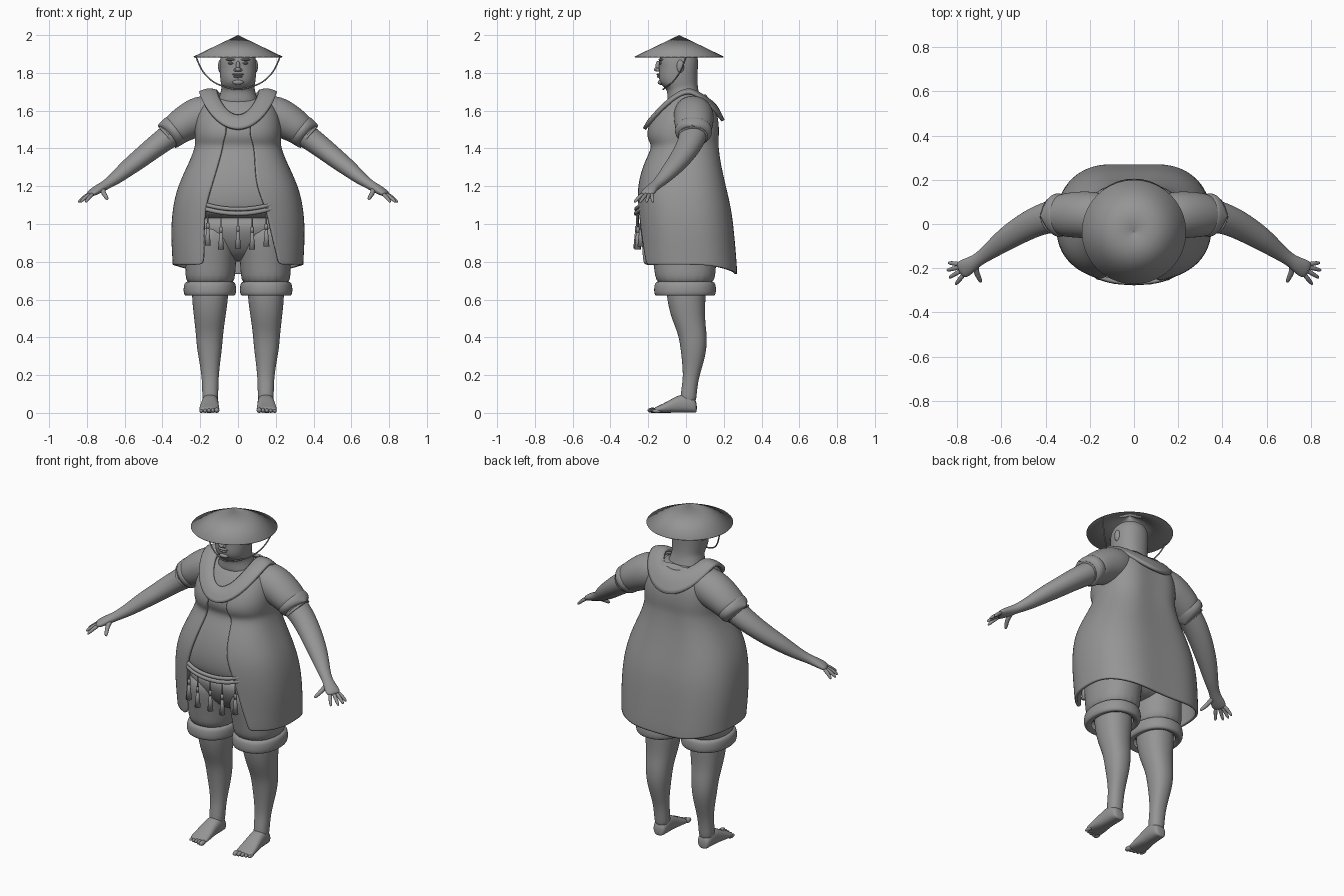
import bpy, bmesh
from math import sin, cos, pi, asin
from mathutils import Vector, Matrix

cube = bpy.data.objects.get("Cube")
if cube:
    bpy.data.objects.remove(cube, do_unlink=True)

grey = bpy.data.materials.new("plain grey")
grey.use_nodes = True
grey.diffuse_color = (0.3, 0.3, 0.3, 1)
grey.node_tree.nodes["Principled BSDF"].inputs["Base Color"].default_value = (0.3, 0.3, 0.3, 1)


def spow(a, p):
    return abs(a) ** p * (1 if a >= 0 else -1)


def around(n=20):
    return [2 * pi * i / n for i in range(n)]


def ring(z, cx, w, yf, yb, p=0.9, angles=None):
    """Horizontal cross-section; angle 0 faces the front."""
    cy, d = (yf + yb) / 2, (yb - yf) / 2
    return [Vector((cx + w * spow(sin(a), p), cy - d * spow(cos(a), p), z))
            for a in (angles or around())]


def finish(name, bm, mirror=False, levels=0, thick=0):
    bmesh.ops.recalc_face_normals(bm, faces=bm.faces)
    for f in bm.faces:
        f.smooth = True
    mesh = bpy.data.meshes.new(name)
    bm.to_mesh(mesh)
    bm.free()
    mesh.materials.append(grey)
    ob = bpy.data.objects.new(name, mesh)
    bpy.context.collection.objects.link(ob)
    if mirror:
        ob.modifiers.new("mirror", 'MIRROR').use_clip = False
    if levels:
        sub = ob.modifiers.new("smooth", 'SUBSURF')
        sub.levels = sub.render_levels = levels
    if thick:
        sol = ob.modifiers.new("thickness", 'SOLIDIFY')
        sol.thickness, sol.offset = thick, 0
    return ob


def skin(name, rings, closed=True, cap=True, mirror=False, levels=2, thick=0):
    """Surface through a series of equal-length cross-sections."""
    bm = bmesh.new()
    rows = [[bm.verts.new(p) for p in r] for r in rings]
    n = len(rows[0])
    for a, b in zip(rows, rows[1:]):
        for i in range(n if closed else n - 1):
            j = (i + 1) % n
            bm.faces.new((a[i], a[j], b[j], b[i]))
    if cap:
        bm.faces.new(rows[0])
        bm.faces.new(rows[-1])
    return finish(name, bm, mirror, levels, thick)


def limb(name, rows, n=12, **kw):
    """Tube along a path of (x, y, z, sideways radius, upright radius)."""
    pts = [Vector(r[:3]) for r in rows]
    rings = []
    for i, r in enumerate(rows):
        t = (pts[min(i + 1, len(pts) - 1)] - pts[max(i - 1, 0)]).normalized()
        u = t.cross(Vector((0, 0, 1))).normalized()
        v = u.cross(t)
        rings.append([pts[i] + u * r[3] * cos(a) + v * r[4] * sin(a) for a in around(n)])
    return skin(name, rings, mirror=True, **kw)


def balls(name, items, mirror=True):
    """Ellipsoids given as (centre, radii)."""
    bm = bmesh.new()
    for c, s in items:
        bmesh.ops.create_uvsphere(bm, u_segments=14, v_segments=10, radius=1,
                                  matrix=Matrix.Translation(c) @ Matrix.Diagonal((*s, 1)))
    finish(name, bm, mirror)


def cord(name, pts, radius):
    cu = bpy.data.curves.new(name, 'CURVE')
    cu.dimensions, cu.bevel_depth, cu.bevel_resolution = '3D', radius, 2
    sp = cu.splines.new('NURBS')
    sp.points.add(len(pts) - 1)
    for q, p in zip(sp.points, pts):
        q.co = (*p, 1)
    sp.use_endpoint_u, sp.order_u = True, 3
    cu.materials.append(grey)
    bpy.context.collection.objects.link(bpy.data.objects.new(name, cu))


# Torso profile: z, half width, front, back, opening on right, opening on left
torso = [(1.68, .13, -.07, .11, .115, .115), (1.64, .18, -.12, .15, .11, .11),
         (1.58, .215, -.165, .175, .08, .08), (1.50, .225, -.205, .185, .055, .06),
         (1.445, .222, -.20, .18, .075, .07), (1.41, .22, -.175, .18, .08, .085),
         (1.33, .25, -.22, .19, .10, .09), (1.20, .315, -.258, .22, .14, .095),
         (1.08, .342, -.258, .25, .175, .15), (.95, .35, -.25, .265, .18, .175),
         (.82, .342, -.245, .28, .18, .21), (.785, .34, -.24, .28, .185, .215)]
P = .8

# Open coat wrapping the torso, longer at the back
coat = []
for z, w, yf, yb, er, el in torso:
    a0 = asin((el / w) ** (1 / P))
    a1 = 2 * pi - asin((er / w) ** (1 / P))
    angles = [a0 + (a1 - a0) * i / 28 for i in range(29)]
    row = ring(z, 0, w, yf, yb, P, angles)
    for v, a in zip(row, angles):
        back = max(0, -cos(a))
        v.y -= .018 * back ** 20
        if z < .9:
            v.z -= .05 * back ** 2
    coat.append(row)
skin("coat", coat, closed=False, cap=False, thick=.014)

# Bare chest and belly beneath the coat
skin("chest_and_belly", [ring(z, 0, w - .02, yf + .01, yb - .02, P)
                         for z, w, yf, yb, _, _ in torso[:9]] + [ring(1.02, 0, .29, -.21, .2, P)])

# Wide collar draped over the shoulders


def drape(x, front, back, top, drop_f, drop_b):
    pts = []
    for a in around(28):
        c = cos(a)
        f = c > 0
        pts.append(Vector((x * sin(a), .01 - c * (front + .01 if f else back - .01),
                           top - (drop_f if f else drop_b) * abs(c) ** 1.5)))
    return pts


skin("collar", [drape(.115, .165, .12, 1.705, .135, .05), drape(.16, .195, .16, 1.718, .165, .09),
                drape(.205, .222, .198, 1.70, .2, .155)], cap=False, thick=.018)

# Sleeves with turned cuffs
limb("sleeve", [(.09, .03, 1.6, .09, .08), (.19, .042, 1.58, .112, .112), (.29, .042, 1.53, .103, .095),
                (.37, .038, 1.468, .093, .076), (.378, .037, 1.462, .088, .07),
                (.36, .038, 1.476, .075, .06)], n=18, cap=False)
limb("sleeve_cuff", [(.325, .041, 1.503, .092, .08), (.33, .041, 1.499, .102, .088),
                     (.375, .037, 1.464, .099, .08), (.382, .036, 1.459, .095, .075),
                     (.37, .037, 1.468, .078, .062)], n=18, cap=False)

# Arms, palms, fingers and thumbs
limb("arm", [(.2, .045, 1.57, .09, .085), (.33, .045, 1.49, .08, .068), (.43, .02, 1.418, .07, .06),
             (.52, -.03, 1.345, .062, .052), (.59, -.075, 1.292, .052, .045), (.65, -.122, 1.24, .039, .034),
             (.70, -.158, 1.207, .029, .025), (.73, -.178, 1.19, .034, .025), (.765, -.2, 1.17, .043, .021),
             (.79, -.212, 1.155, .038, .015)], n=16)
for i, (y, x, s) in enumerate([(-.175, .842, 0), (-.21, .848, .2), (-.245, .838, .45), (-.275, .808, .8)]):
    base = Vector((.785 - .025 * s, -.182 - .05 * s, 1.162))
    tip = Vector((x, y, 1.113))
    mid = base.lerp(tip, .55) + Vector((0, 0, .006))
    limb(f"finger_{i + 1}", [(*base, .012, .012), (*mid, .011, .011), (*tip, .008, .008)], n=8)
limb("thumb", [(.715, -.175, 1.19, .016, .016), (.715, -.215, 1.168, .014, .014),
               (.7, -.245, 1.145, .012, .012), (.69, -.265, 1.13, .008, .008)], n=8)

# Head and neck
head = [(1.61, .125, -.1, .1), (1.67, .1, -.1, .078), (1.71, .09, -.1, .066), (1.728, .088, -.122, .064),
        (1.75, .093, -.142, .062), (1.79, .097, -.146, .062), (1.825, .098, -.142, .064),
        (1.86, .097, -.147, .066), (1.90, .092, -.135, .06), (1.935, .06, -.09, .03)]
skin("head", [ring(z, 0, w, yf, yb) for z, w, yf, yb in head])
balls("nose_and_lips", [((0, -.148, 1.835), (.011, .014, .028)), ((0, -.154, 1.818), (.016, .017, .011)),
                        ((0, -.143, 1.792), (.032, .013, .006)), ((0, -.141, 1.781), (.026, .014, .007)),
                        ((0, -.132, 1.75), (.03, .018, .014))], mirror=False)
balls("eyes_and_brows", [((.036, -.13, 1.851), (.018, .014, .007)), ((.038, -.13, 1.87), (.028, .016, .007)),
                         ((.014, -.15, 1.815), (.009, .01, .008))])
balls("ears", [((.094, -.03, 1.835), (.012, .02, .034))])

# Conical hat and its chin strap
bm = bmesh.new()
bmesh.ops.create_cone(bm, cap_ends=False, segments=40, radius1=.235, radius2=.001, depth=.113,
                      matrix=Matrix.Translation((0, -.036, 1.941)))
finish("hat", bm, thick=.004)
half = [(.222, 0, 1.886), (.2, -.02, 1.82), (.14, -.065, 1.755), (.08, -.1, 1.728)]
cord("chin_strap", half + [(0, -.128, 1.708)] + [(-x, y, z) for x, y, z in reversed(half)], .004)

# Short trousers with rolled cuffs
skin("trouser_seat", [ring(z, 0, w, yf, yb, P) for z, w, yf, yb in
                      [(1.06, .28, -.21, .2), (.95, .275, -.2, .2), (.86, .2, -.15, .16), (.8, .1, -.08, .1)]])
trouser = [(1.02, .13, .13, -.205, .18), (.88, .138, .137, -.19, .17), (.75, .147, .134, -.167, .158),
           (.66, .147, .13, -.16, .152)]
skin("trouser_leg", [ring(*r) for r in trouser], mirror=True)
cuff = [(.695, .12), (.69, .137), (.655, .142), (.625, .139), (.617, .125), (.63, .1)]
skin("trouser_cuff", [ring(z, .149, w, -.03 - w, .02 + w) for z, w in cuff], cap=False, mirror=True)

# Legs and bare feet
leg = [(.72, .147, .1, -.11, .108), (.6, .148, .097, -.103, .104), (.5, .15, .083, -.078, .1),
       (.42, .151, .073, -.042, .111), (.34, .151, .067, -.029, .111), (.26, .149, .054, -.02, .092),
       (.18, .147, .044, -.015, .066), (.1, .147, .043, -.03, .057), (.04, .147, .04, -.03, .052)]
skin("leg", [ring(*r) for r in leg], mirror=True)
foot = [(.058, .147, .026, .05), (.045, .147, .04, .08), (0, .147, .045, .105), (-.05, .149, .046, .09),
        (-.1, .151, .052, .06), (-.145, .152, .055, .038), (-.172, .152, .05, .026)]
skin("foot", [[Vector((cx + w * spow(sin(a), .8), y, h / 2 + h / 2 * spow(cos(a), .8))) for a in around(16)]
              for y, cx, w, h in foot], mirror=True)
balls("toes", [((.112 + .0205 * i, -.178 + .006 * i, .014 - .001 * i),
                (.014 if i == 0 else .0105, .026, .014 - .001 * i)) for i in range(5)])

# Twisted belt and hanging tassels
arc = [pi * (i - 8) / 34 for i in range(17)]
for name, z, r in (("belt_upper", 1.078, .011), ("belt_lower", 1.055, .012)):
    pts = ring(z, 0, .335, -.264, .25, P, arc)
    cord(name, [(p.x * .85, p.y, p.z + .6 * p.x ** 2) for p in pts], r)
bm = bmesh.new()
for x, low in ((-.16, .885), (-.09, .865), (0, .87), (.075, .865), (.15, .88)):
    y = -.262 + x * x
    for top, bottom, r1, r2 in ((1.05, low + .1, .004, .004), (low + .12, low + .09, .009, .009),
                                (low + .1, low, .017, .007)):
        bmesh.ops.create_cone(bm, cap_ends=True, segments=10, radius1=r1, radius2=r2, depth=top - bottom,
                              matrix=Matrix.Translation((x, y, (top + bottom) / 2)))
finish("tassels", bm)
